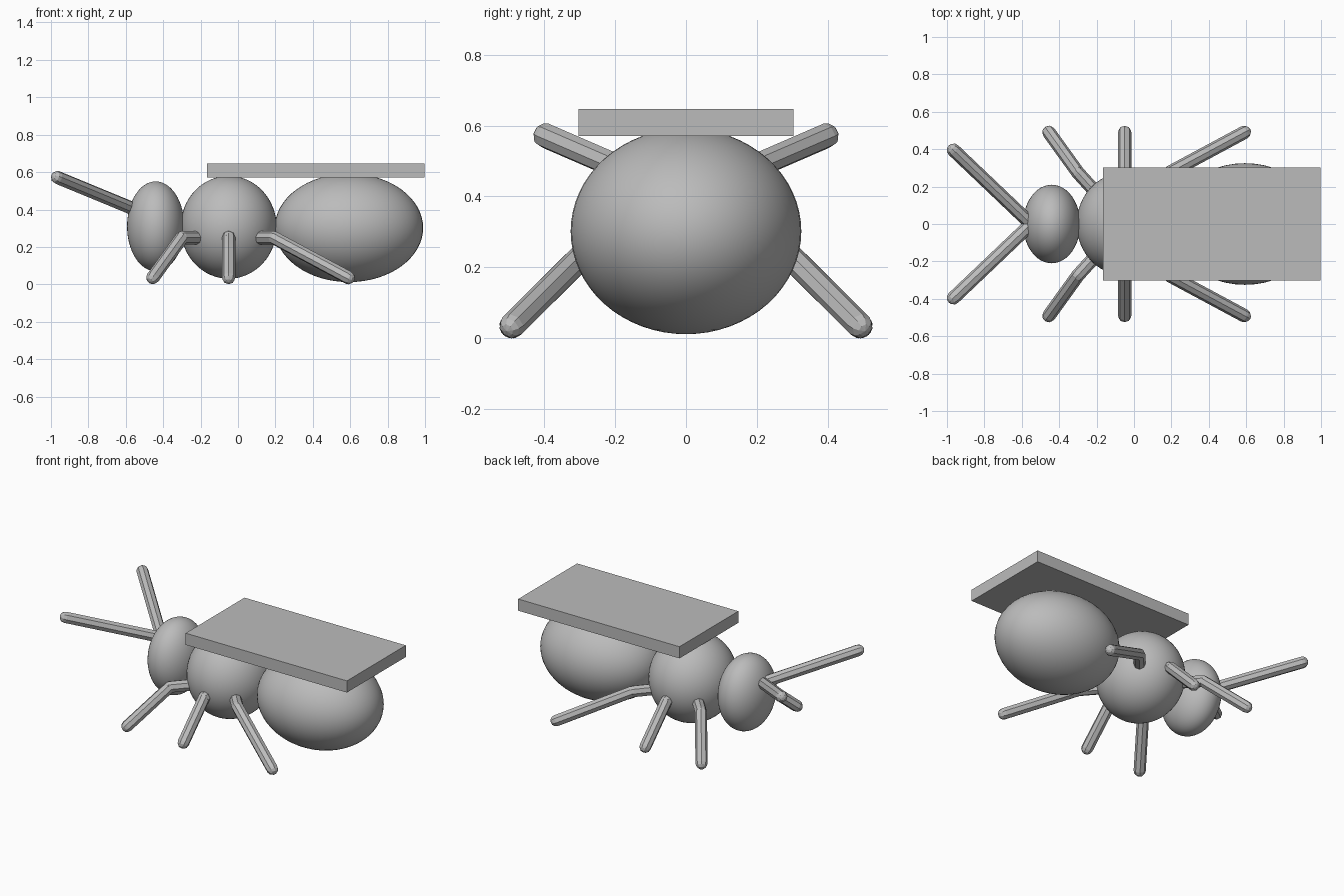
import bpy
import bmesh
from mathutils import Matrix, Vector

if "Cube" in bpy.data.objects:
    bpy.data.objects.remove(bpy.data.objects["Cube"])

# One plain grey for everything
grey = bpy.data.materials.new("plain_grey")
grey.use_nodes = True
colour = (0.5, 0.5, 0.5, 1)
grey.diffuse_color = colour
grey.node_tree.nodes["Principled BSDF"].inputs["Base Color"].default_value = colour

LIMB_RADIUS = 0.036


def finish(name, bm, smooth=False):
    mesh = bpy.data.meshes.new(name)
    bm.to_mesh(mesh)
    bm.free()
    mesh.materials.append(grey)
    for face in mesh.polygons:
        face.use_smooth = smooth
    obj = bpy.data.objects.new(name, mesh)
    bpy.context.collection.objects.link(obj)
    return obj


def ellipsoid(name, centre, radii):
    bm = bmesh.new()
    bmesh.ops.create_uvsphere(bm, u_segments=48, v_segments=32, radius=1)
    bm.transform(Matrix.Translation(centre) @ Matrix.Diagonal((*radii, 1)))
    return finish(name, bm, True)


def limb(name, points):
    """Eight-sided rods along the points, with a round joint at each one."""
    bm = bmesh.new()
    points = [Vector(p) for p in points]
    for a, b in zip(points, points[1:]):
        turn = (b - a).to_track_quat('Z', 'Y').to_matrix().to_4x4()
        bmesh.ops.create_cone(bm, cap_ends=True, segments=8, radius1=LIMB_RADIUS,
                              radius2=LIMB_RADIUS, depth=(b - a).length,
                              matrix=Matrix.Translation((a + b) / 2) @ turn)
        bmesh.ops.create_uvsphere(bm, u_segments=8, v_segments=6, radius=LIMB_RADIUS,
                                  matrix=Matrix.Translation(b) @ turn)
    return finish(name, bm)


# Body
ellipsoid("head", (-0.44, 0, 0.31), (0.153, 0.21, 0.24))
ellipsoid("thorax", (-0.05, 0, 0.305), (0.257, 0.275, 0.275))
ellipsoid("abdomen", (0.593, 0, 0.302), (0.397, 0.325, 0.29))

# Flat slab resting on the back
bm = bmesh.new()
bmesh.ops.create_cube(bm, size=1)
bm.transform(Matrix.Translation((0.416, 0, 0.609)) @ Matrix.Diagonal((1.162, 0.606, 0.076, 1)))
finish("back_slab", bm)

# Legs and antennae, mirrored across the body
legs = {"front": (-0.3, -0.455), "middle": (-0.05, -0.05), "rear": (0.19, 0.59)}
for side, s in (("back_side", 1), ("front_side", -1)):
    for name, (knee_x, foot_x) in legs.items():
        limb(f"{name}_leg_{side}", [(-0.05, 0, 0.25), (knee_x, s * 0.275, 0.25),
                                    (foot_x, s * 0.49, 0.036)])
    limb(f"antenna_{side}", [(-0.55, 0, 0.40), (-0.965, s * 0.395, 0.571)])
